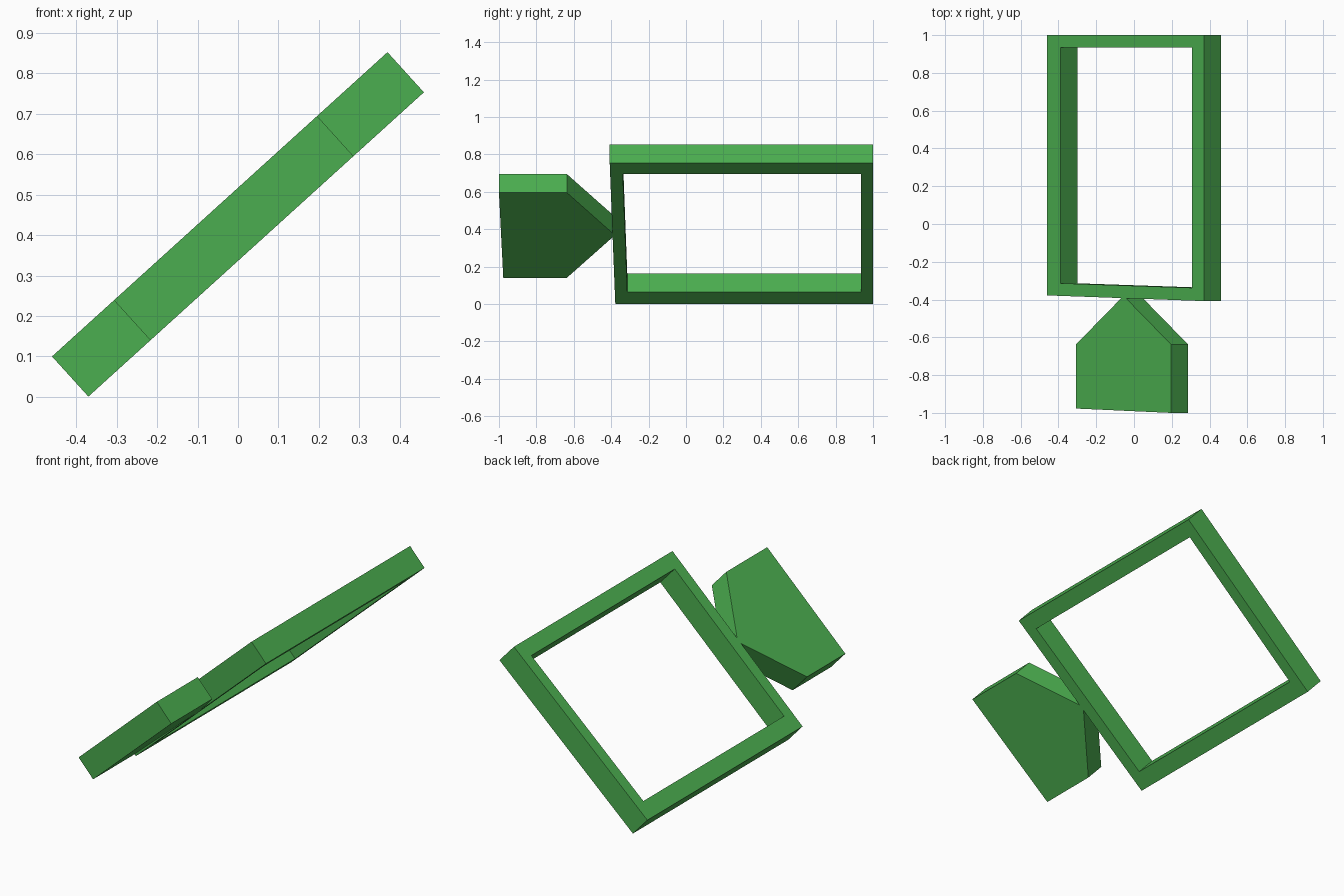
import bpy, bmesh, math
from mathutils import Matrix, Vector

if "Cube" in bpy.data.objects:
    bpy.data.objects.remove(bpy.data.objects["Cube"])

THICK = 0.134
LENGTH = 1.12
# Local x runs up the slope, y is world y, top face lies at local z = 0
TILT = Matrix.Translation(Vector((-0.46, 0, 0.1))) @ Matrix.Rotation(-math.atan2(0.672, 0.741), 4, 'Y')

green = bpy.data.materials.new("green")
green.diffuse_color = (0.072, 0.429, 0.08, 1)
green.use_nodes = True
green.node_tree.nodes["Principled BSDF"].inputs["Base Color"].default_value = green.diffuse_color


def slab(name, outer, inner=None):
    """Tilted plate from an outline, or a ring when an inner outline is given."""
    bm = bmesh.new()
    a = [bm.verts.new((u, y, -THICK)) for u, y in outer]
    if inner:
        b = [bm.verts.new((u, y, -THICK)) for u, y in inner]
        n = len(a)
        for i in range(n):
            j = (i + 1) % n
            bm.faces.new((a[i], a[j], b[j], b[i]))
    else:
        bm.faces.new(a)
    ext = bmesh.ops.extrude_face_region(bm, geom=bm.faces[:], use_keep_orig=True)
    top = [g for g in ext["geom"] if isinstance(g, bmesh.types.BMVert)]
    bmesh.ops.translate(bm, verts=top, vec=(0, 0, THICK))
    bmesh.ops.recalc_face_normals(bm, faces=bm.faces[:])
    mesh = bpy.data.meshes.new(name)
    bm.to_mesh(mesh)
    bm.free()
    mesh.transform(TILT)
    mesh.materials.append(green)
    obj = bpy.data.objects.new(name, mesh)
    bpy.context.collection.objects.link(obj)
    return obj


# Open rectangular frame with a slightly skewed front rail
slab("frame",
     [(0, -0.378), (LENGTH, -0.408), (LENGTH, 1), (0, 1)],
     [(0.095, -0.314), (1.035, -0.338), (1.035, 0.935), (0.095, 0.935)])

# Pointed block whose tip meets the front rail
slab("pointed_block",
     [(0.207, -0.977), (0.885, -1), (0.885, -0.637), (0.546, -0.38), (0.207, -0.637)])
